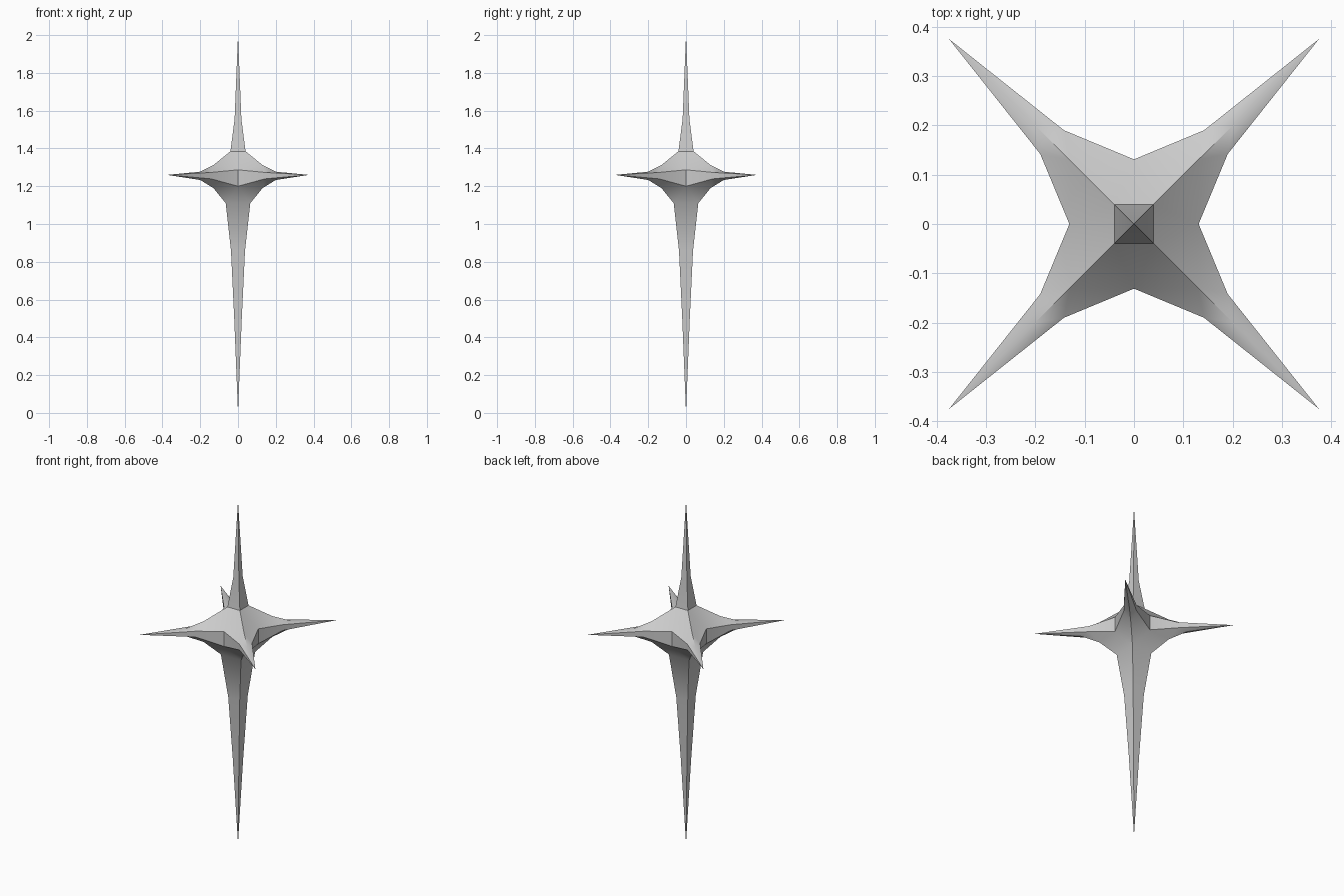
import bpy, bmesh
from mathutils import Matrix
from math import pi

if "Cube" in bpy.data.objects:
    bpy.data.objects.remove(bpy.data.objects["Cube"])

ZC = 1.26
TIP = (0.375, ZC)
# ridge profiles on the diagonals: (x = y offset, z)
UPPER = [(0.018, 1.555), (0.04, 1.385), (0.13, 1.312), (0.2, 1.277)]
LOWER = [(0.02, 0.5), (0.037, 0.857), (0.065, 1.11), (0.13, 1.19), (0.2, 1.233)]

bm = bmesh.new()


def sector(bm, ridge, apex_z, notch_z, side_z, up, turn):
    """One quarter of the upper or lower shell, facing -y before turning."""
    def poly(*pts):
        vs = [bm.verts.new(turn @ Matrix.Translation(p).to_translation()) for p in pts]
        bm.faces.new(vs if up else vs[::-1])

    L = [(-r, -r, z) for r, z in ridge]
    R = [(r, -r, z) for r, z in ridge]
    apex, notch = (0, 0, apex_z), (0, -0.131, notch_z)
    # vertical spike
    poly(apex, L[0], R[0])
    for i in range(len(ridge) - 3):
        poly(L[i], L[i + 1], R[i + 1], R[i])
    # flare towards the notch
    poly(L[-3], notch, R[-3])
    for s, A in ((1, R), (-1, L)):
        side = (s * 0.142, -0.19, side_z)
        tip = (s * TIP[0], -TIP[0], TIP[1])
        for f in ((A[-3], notch, A[-2]), (A[-2], notch, side),
                  (A[-2], side, A[-1]), (A[-1], side, tip)):
            poly(*(f if s > 0 else f[::-1]))


def rim(bm, turn):
    """Thin upright wall joining both shells."""
    for s in (1, -1):
        n = [(0, -0.131, 1.2), (0, -0.131, 1.287)]
        o = [(s * 0.142, -0.19, 1.239), (s * 0.142, -0.19, 1.273)]
        t = (s * TIP[0], -TIP[0], TIP[1])
        for f in ((n[0], o[0], o[1], n[1]), (o[0], t, o[1])):
            f = f if s > 0 else f[::-1]
            bm.faces.new([bm.verts.new(turn @ Matrix.Translation(p).to_translation()) for p in f])


# four quarters of the star
for k in range(4):
    turn = Matrix.Rotation(k * pi / 2, 4, 'Z')
    sector(bm, UPPER, 2.0, 1.287, 1.273, True, turn)
    sector(bm, LOWER, 0.0, 1.2, 1.239, False, turn)
    rim(bm, turn)

bmesh.ops.remove_doubles(bm, verts=bm.verts, dist=0.0005)
bmesh.ops.recalc_face_normals(bm, faces=bm.faces)
mesh = bpy.data.meshes.new("six_pointed_star")
bm.to_mesh(mesh)
bm.free()
star = bpy.data.objects.new("six_pointed_star", mesh)
bpy.context.collection.objects.link(star)
bpy.context.view_layer.objects.active = star
star.select_set(True)
bpy.ops.object.shade_smooth_by_angle(angle=pi / 6)
